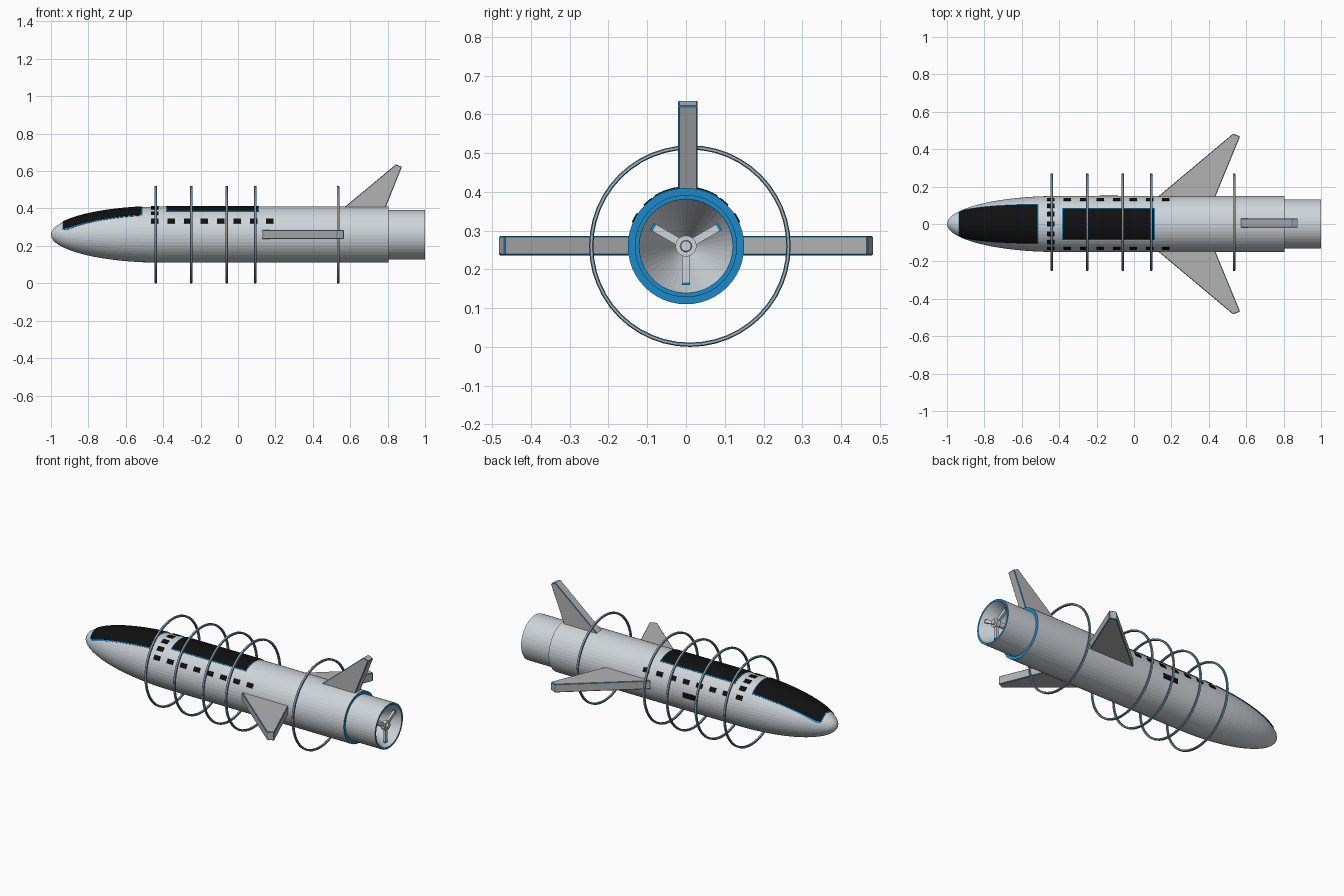
import bpy, bmesh
from math import sin, cos, pi, sqrt, asin, radians
from mathutils import Vector

if "Cube" in bpy.data.objects:
    bpy.data.objects.remove(bpy.data.objects["Cube"])

CZ, R, SEG = 0.26, 0.15, 48


def material(name, col):
    m = bpy.data.materials.new(name)
    m.diffuse_color = (*col, 1)
    m.use_nodes = True
    m.node_tree.nodes["Principled BSDF"].inputs["Base Color"].default_value = m.diffuse_color
    return m


GREY = material("hull_grey", (0.62, 0.66, 0.70))
FIN = material("fin_grey", (0.45, 0.45, 0.45))
BLUE = material("blue_trim", (0.01, 0.26, 0.60))
BLACK = material("black_glass", (0.005, 0.005, 0.005))


def make(name, verts, faces, mats, trim=0.0):
    me = bpy.data.meshes.new(name)
    me.from_pydata(verts, [], faces)
    bm = bmesh.new()
    bm.from_mesh(me)
    bmesh.ops.remove_doubles(bm, verts=bm.verts, dist=1e-6)
    bmesh.ops.recalc_face_normals(bm, faces=bm.faces)
    bm.to_mesh(me)
    bm.free()
    ob = bpy.data.objects.new(name, me)
    bpy.context.collection.objects.link(ob)
    for m in mats:
        me.materials.append(m)
    if trim:
        b = ob.modifiers.new("edge_trim", 'BEVEL')
        b.width, b.segments, b.material = trim, 1, 1
        b.limit_method, b.angle_limit = 'ANGLE', radians(30)
    return ob


def lathe(name, prof, mats, cy=0.0, closed=False, trim=0.0, blue_steps=()):
    """Spin an (x, radius) profile around the long axis."""
    verts = [(x, cy + r * cos(2 * pi * j / SEG), CZ + r * sin(2 * pi * j / SEG))
             for x, r in prof for j in range(SEG)]
    n = len(prof)
    faces = []
    for i in range(n if closed else n - 1):
        for j in range(SEG):
            a, b, k = i * SEG, ((i + 1) % n) * SEG, (j + 1) % SEG
            faces.append((a + j, a + k, b + k, b + j))
    ob = make(name, verts, faces, mats, trim)
    for p in ob.data.polygons:
        if any(abs(p.center.x - x) < 1e-4 for x in blue_steps):
            p.material_index = 1
    return ob


def hull_r(x):
    t = min(0, (x + 0.4) / 0.6)
    return R * sqrt(max(0, 1 - t * t))


def patch(name, x0, x1, span, mat, lift=0.003, nx=2, na=3):
    """Thin shell hugging the hull; span(x) gives start and end angle."""
    verts, faces = [], []
    for l in (lift, -0.004):
        for i in range(nx + 1):
            x = x0 + (x1 - x0) * i / nx
            a0, a1 = span(x)
            for j in range(na + 1):
                a = a0 + (a1 - a0) * j / na
                r = hull_r(x) + l
                verts.append((x, r * cos(a), CZ + r * sin(a)))
    w, top = na + 1, (nx + 1) * (na + 1)
    for i in range(nx):
        for j in range(na):
            q = (i * w + j, i * w + j + 1, (i + 1) * w + j + 1, (i + 1) * w + j)
            faces += [q, tuple(v + top for v in q)]
    rim = ([j for j in range(na)] + [i * w + na for i in range(nx)]
           + [nx * w + j for j in range(na, 0, -1)] + [i * w for i in range(nx, 0, -1)])
    for a, b in zip(rim, rim[1:] + rim[:1]):
        faces.append((a, b, b + top, a + top))
    return make(name, verts, faces, [mat])


def prism(name, pts, off, mats, trim=0.0):
    """Extrude a planar outline along a vector."""
    n, o = len(pts), Vector(off)
    verts = [Vector(p) for p in pts] + [Vector(p) + o for p in pts]
    faces = [tuple(range(n)), tuple(range(n, 2 * n))]
    faces += [(i, (i + 1) % n, (i + 1) % n + n, i + n) for i in range(n)]
    return make(name, verts, faces, mats, trim)


# hull with rounded nose, stepped tail and hollow exhaust cone
nose = [(-0.4 - 0.6 * cos(pi / 2 * i / 16), R * sin(pi / 2 * i / 16)) for i in range(17)]
lathe("hull", nose + [(0.805, R), (0.805, 0.132), (1.0, 0.132), (1.0, 0.121), (0.76, 0.0)],
      [GREY, BLUE], blue_steps=(0.805, 1.0))

# five hoops around the hull
for i, x in enumerate((-0.44, -0.25, -0.06, 0.092, 0.535)):
    lathe(f"hoop_{i + 1}", [(x - 0.007, 0.26), (x + 0.007, 0.26), (x + 0.007, 0.249), (x - 0.007, 0.249)],
          [FIN, BLUE], cy=0.01, closed=True, trim=0.0025)

# side wings and tail fin
for s, side in ((1, "back"), (-1, "front")):
    outline = [(0.115, 0.135), (0.53, 0.483), (0.567, 0.468), (0.43, 0.135)]
    prism(f"wing_{side}", [(x, s * y, 0.236) for x, y in outline], (0, 0, 0.05), [FIN, BLUE], 0.003)
prism("tail_fin", [(0.555, -0.02, 0.395), (0.845, -0.02, 0.636), (0.876, -0.02, 0.622), (0.785, -0.02, 0.395)],
      (0, 0.05, 0), [FIN, BLUE], 0.003)


# windscreen and roof panel, each on a slightly larger blue frame
def across(half):
    def span(x):
        a = asin(min(0.98, half(x) / hull_r(x)))
        return pi / 2 - a, pi / 2 + a
    return span


def screen_half(x, extra=0.0):
    t = (x + 0.94) / 0.43
    return 0.052 + 0.05 * sqrt(max(0, 1 - (1 - t) ** 2)) + extra


patch("windscreen", -0.935, -0.515, across(screen_half), BLACK, 0.004, 20, 14)
patch("windscreen_frame", -0.939, -0.51, across(lambda x: screen_half(x, 0.004)), BLUE, 0.002, 20, 14)
patch("roof_panel", -0.38, 0.107, across(lambda x: 0.08), BLACK, 0.004, 2, 12)
patch("roof_panel_frame", -0.385, 0.112, across(lambda x: 0.085), BLUE, 0.002, 2, 12)

# rows of square windows on both sides
HALF = 0.0135 / R
for i in range(8):
    x = -0.445 + 0.088 * i
    for side in ("back", "front"):
        a = radians(29 if side == "back" else 151)
        patch(f"window_{side}_{i + 1}", x - 0.02, x + 0.02, lambda _: (a - HALF, a + HALF), BLACK)

# arch of windows over the hull behind the windscreen
for i in range(1, 6):
    a = radians(29 + 122 * i / 6)
    patch(f"arch_window_{i}", -0.465, -0.425, lambda _: (a - HALF, a + HALF), BLACK)

# long low window on the back side
patch("low_window", -0.185, -0.085, lambda _: (-0.1, 0.1), BLACK)

# propeller hub and three blades
lathe("propeller_hub", [(0.79, 0.0), (0.79, 0.016), (0.965, 0.016), (0.965, 0.027), (0.99, 0.027),
                        (0.99, 0.015), (1.0, 0.013), (1.0, 0.0)], [GREY])
for i, deg in enumerate((30, 150, 270)):
    d = Vector((0, cos(radians(deg)), sin(radians(deg))))
    n = Vector((0, -d.z, d.y)) * 0.01
    c = Vector((0.97, 0, CZ))
    for part, r0, r1, mat in (("blade", 0.02, 0.094, GREY), ("blade_tip", 0.094, 0.101, BLUE)):
        prism(f"{part}_{i + 1}", [c + d * r0 - n, c + d * r1 - n, c + d * r1 + n, c + d * r0 + n],
              (0.014, 0, 0), [mat])
